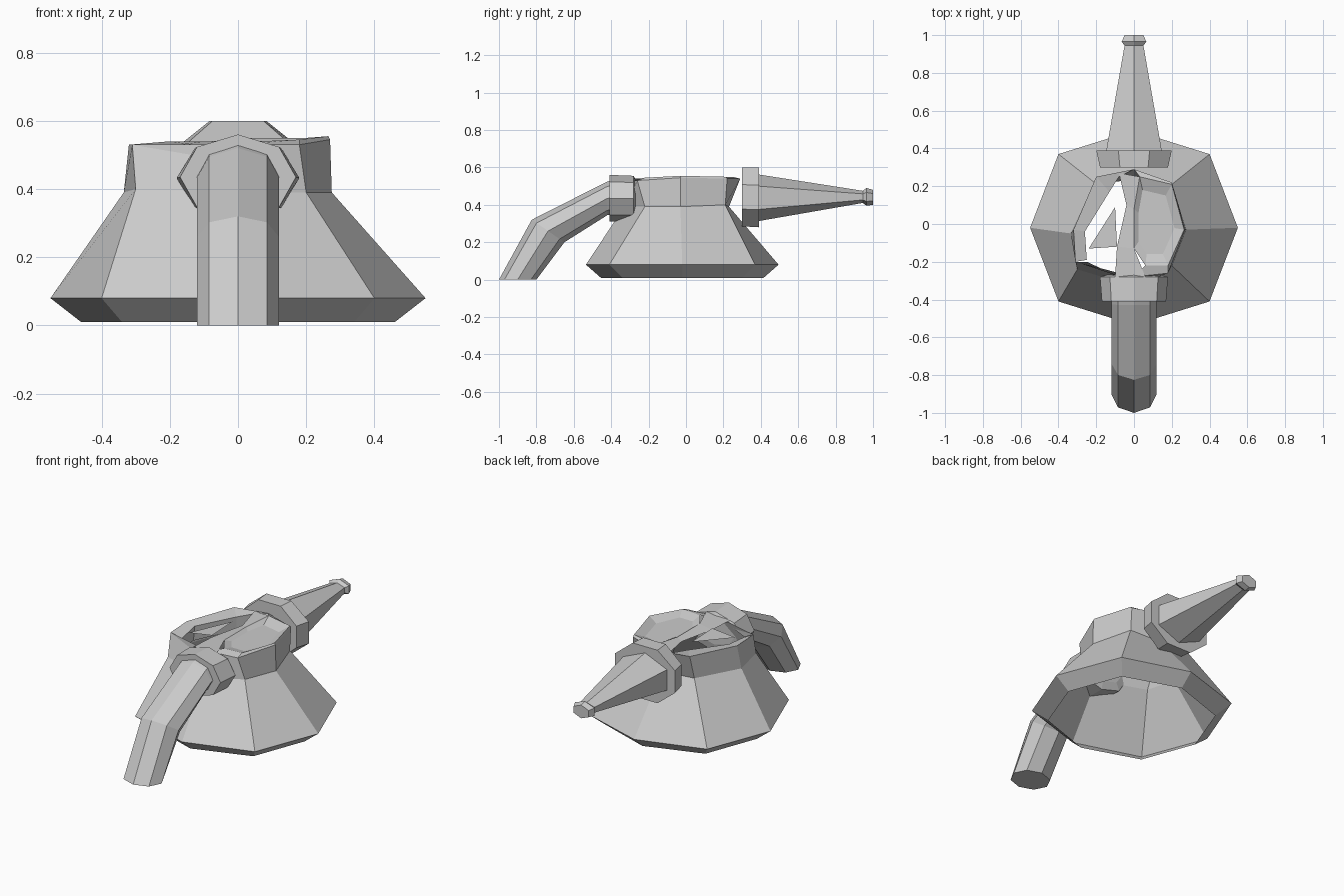
import bpy, bmesh
from math import sin, cos, pi
from mathutils import Vector

if "Cube" in bpy.data.objects:
    bpy.data.objects.remove(bpy.data.objects["Cube"])


def finish(name, bm, normals=True):
    if normals:
        bmesh.ops.recalc_face_normals(bm, faces=bm.faces)
    me = bpy.data.meshes.new(name)
    bm.to_mesh(me)
    bm.free()
    ob = bpy.data.objects.new(name, me)
    bpy.context.collection.objects.link(ob)
    return ob


def loft(name, rings, caps=(True, True)):
    """Skin a list of equal-length point rings."""
    bm = bmesh.new()
    vs = [[bm.verts.new(p) for p in r] for r in rings]
    n = len(vs[0])
    for a, b in zip(vs, vs[1:]):
        for i in range(n):
            j = (i + 1) % n
            bm.faces.new((a[i], a[j], b[j], b[i]))
    if caps[0]:
        bm.faces.new(vs[0])
    if caps[1]:
        bm.faces.new(vs[-1])
    return finish(name, bm)


def section(top, bottom, w, n, turn=0.0):
    """Polygon ring between a top and a bottom (y, z) point, half width w."""
    t, b = Vector((0, *top)), Vector((0, *bottom))
    c, h = (t + b) / 2, (t - b) / 2
    k = 1 / cos(turn)
    return [c + h * k * cos(2 * pi * i / n + turn)
            + Vector((w * k * sin(2 * pi * i / n + turn), 0, 0)) for i in range(n)]


def sheet(name, rows, loop=False):
    """Open strip between rows of points."""
    bm = bmesh.new()
    vs = [[bm.verts.new(p) for p in r] for r in rows]
    for a, b in zip(vs, vs[1:]):
        for i in range(len(a) if loop else len(a) - 1):
            j = (i + 1) % len(a)
            bm.faces.new((a[i], a[j], b[j], b[i]))
    return finish(name, bm)


# flared hollow body, open underneath
def skirt(rx, ry, dx, dy, z):
    o = [(rx, 0), (dx, dy), (0, ry), (-dx, dy), (-rx, 0), (-dx, -dy), (0, -ry), (dx, -dy)]
    return [(x, y - .02, z) for x, y in o]


waist = [(.275, -.03, .39), (.2, .21, .4), (0, .23, .39), (-.21, .22, .4),
         (-.335, -.05, .39), (-.3, -.24, .4), (0, -.33, .39), (.2, -.22, .39)]
crown = [(.27, -.03, .545), (.2, .22, .54), (0, .29, .54), (-.2, .25, .54),
         (-.32, -.03, .53), (-.31, -.2, .53), (0, -.28, .53), (.18, -.26, .53)]
loft("body_shell", [skirt(.46, .435, .34, .32, .01), skirt(.55, .515, .4, .39, .08),
                    waist, crown], (False, False))

# folded rim beside the opening
sheet("left_rim", [[crown[2], crown[3], crown[4], crown[5]],
                   [(-.08, .25, .53), (-.13, .17, .53), (-.26, -.04, .52), (-.25, -.19, .5)],
                   [(-.08, .25, .45), (-.13, .17, .45), (-.27, -.04, .43), (-.26, -.19, .43)]])
sheet("front_left_slope", [[crown[5], crown[6]], [(-.25, -.2, .5), (-.1, -.27, .5)]])

# shallow dish on the right of the top
dish_edge = [(.265, -.03, .555), (.2, .21, .55), (.03, .25, .55), (0, .08, .54),
             (0, -.13, .54), (.06, -.22, .54), (.18, -.22, .545)]
dish_floor = [(.11 + (x - .12) * .72, y * .72, .525) for x, y, z in dish_edge]
loft("right_dish", [dish_edge, dish_floor], (False, True))
sheet("right_rim", [[crown[6], crown[7], crown[0], crown[1], crown[2]],
                    [dish_edge[i] for i in (5, 6, 0, 1, 2)]])

# deck pieces bridging the middle
sheet("centre_bridge", [[(-.1, -.28, .53), (-.09, -.12, .53), (-.04, .1, .53), (-.08, .27, .54)],
                        [(.06, -.28, .54), (.0, -.13, .54), (0, .08, .54), (.03, .25, .55)]])
bm = bmesh.new()
bm.faces.new([bm.verts.new(p) for p in
              [(-.24, -.13, .52), (-.09, -.12, .54), (-.1, .09, .54)]])
finish("centre_flap", bm)

# rear nozzle with collar and tip
loft("nozzle_collar", [section((.3, .53), (.3, .32), .14, 8, pi / 8),
                       section((.3, .6), (.3, .285), .18, 8, pi / 8),
                       section((.39, .6), (.39, .28), .2, 8, pi / 8)])
loft("nozzle", [section((y, t), (y, b), w / cos(pi / 6), 6) for y, t, b, w in
                [(.37, .565, .31, .15), (.945, .475, .41, .05), (.965, .49, .395, .065),
                 (1.0, .48, .4, .05)]])

# front spout with collar
loft("spout_collar", [section((-.27, .535), (-.27, .36), .14, 8),
                      section((-.28, .555), (-.28, .31), .18, 8),
                      section((-.41, .56), (-.41, .31), .17, 8)])
loft("spout", [section((-.38, .54), (-.36, .35), .12, 8),
               section((-.43, .52), (-.42, .345), .12, 8),
               section((-.825, .32), (-.65, .2), .12, 8),
               section((-1.0, 0), (-.8, 0), .12, 8)])
